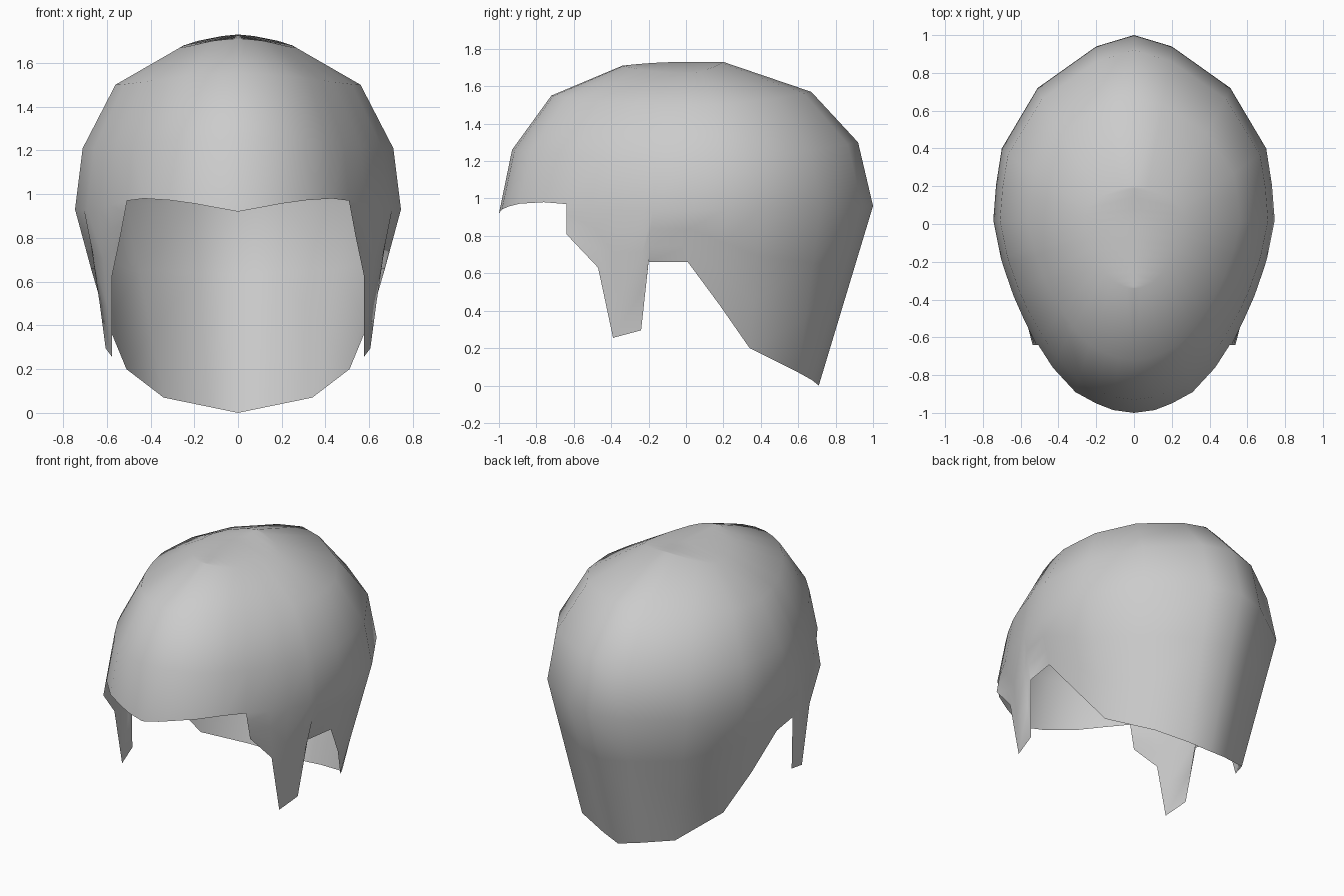
import bpy, bmesh
from mathutils import Vector

if "Cube" in bpy.data.objects:
    bpy.data.objects.remove(bpy.data.objects["Cube"])

# Columns around the right half, front to back: widest ring point, then lower
# hem point (None where the forehead edge is the ring itself)
COLUMNS = [
    ((0, -1, .92), None), ((.11, -.985, .94), None), ((.2, -.95, .957), None),
    ((.31, -.89, .972), None), ((.43, -.76, .98), None),
    ((.507, -.64, .97), (.537, -.64, .81)),       # temple corner
    ((.585, -.5, .95), (.575, -.47, .63)),
    ((.638, -.38, .94), (.575, -.39, .255)),      # sideburn
    ((.69, -.23, .93), (.605, -.24, .295)),
    ((.705, -.18, .93), (.64, -.2, .66)),         # ear notch
    ((.745, .02, .93), (.672, .01, .66)),
    ((.73, .21, .94), (.605, .18, .43)),
    ((.70, .40, .95), (.51, .34, .2)),            # nape
    ((.51, .72, .955), (.34, .6, .07)),
    ((.2, .94, .96), (.135, .675, .028)),
    ((0, 1, .96), (0, .71, 0)),
]
# Dome rows: width scale, front reach, back reach, then z at front, side, back
ROWS = [
    (.953, .93, .92, 1.26, 1.21, 1.30),
    (.752, .72, .67, 1.55, 1.50, 1.57),
    (.356, .34, .20, 1.71, 1.67, 1.73),
    (0, .34, .20, 1.71, 1.73, 1.73),
]


def dome_point(p, row):
    sx, front, back, zf, zs, zb = row
    x, y, _ = p
    reach, z_end = (front, zf) if y < 0 else (back, zb)
    return (x * sx, y * reach, zs + (z_end - zs) * y * y)


bm = bmesh.new()
dome, skirt = [], []
for ring, hem in COLUMNS:
    base = bm.verts.new(ring)
    dome.append([base] + [bm.verts.new(dome_point(ring, r)) for r in ROWS])
    if hem:
        a, b = Vector(ring), Vector(hem)
        skirt.append([base] + [bm.verts.new(a.lerp(b, f)) for f in (.34, .67, 1)])


def bridge(columns, flip):
    for a, b in zip(columns, columns[1:]):
        for i in range(len(a) - 1):
            quad = (a[i], b[i], b[i + 1], a[i + 1])
            bm.faces.new(quad[::-1] if flip else quad)


bridge(dome, False)
bridge(skirt, True)
bmesh.ops.remove_doubles(bm, verts=bm.verts, dist=.0005)
bmesh.ops.recalc_face_normals(bm, faces=bm.faces)
top = max(bm.faces, key=lambda f: f.calc_center_median().z)
if top.normal.z < 0:
    bmesh.ops.reverse_faces(bm, faces=bm.faces)
for f in bm.faces:
    f.smooth = True

# Hair shell, mirrored to the left side
mesh = bpy.data.meshes.new("hair_shell")
bm.to_mesh(mesh)
bm.free()
hair = bpy.data.objects.new("hair_shell", mesh)
bpy.context.collection.objects.link(hair)
mirror = hair.modifiers.new("mirror", 'MIRROR')
mirror.use_clip = True
